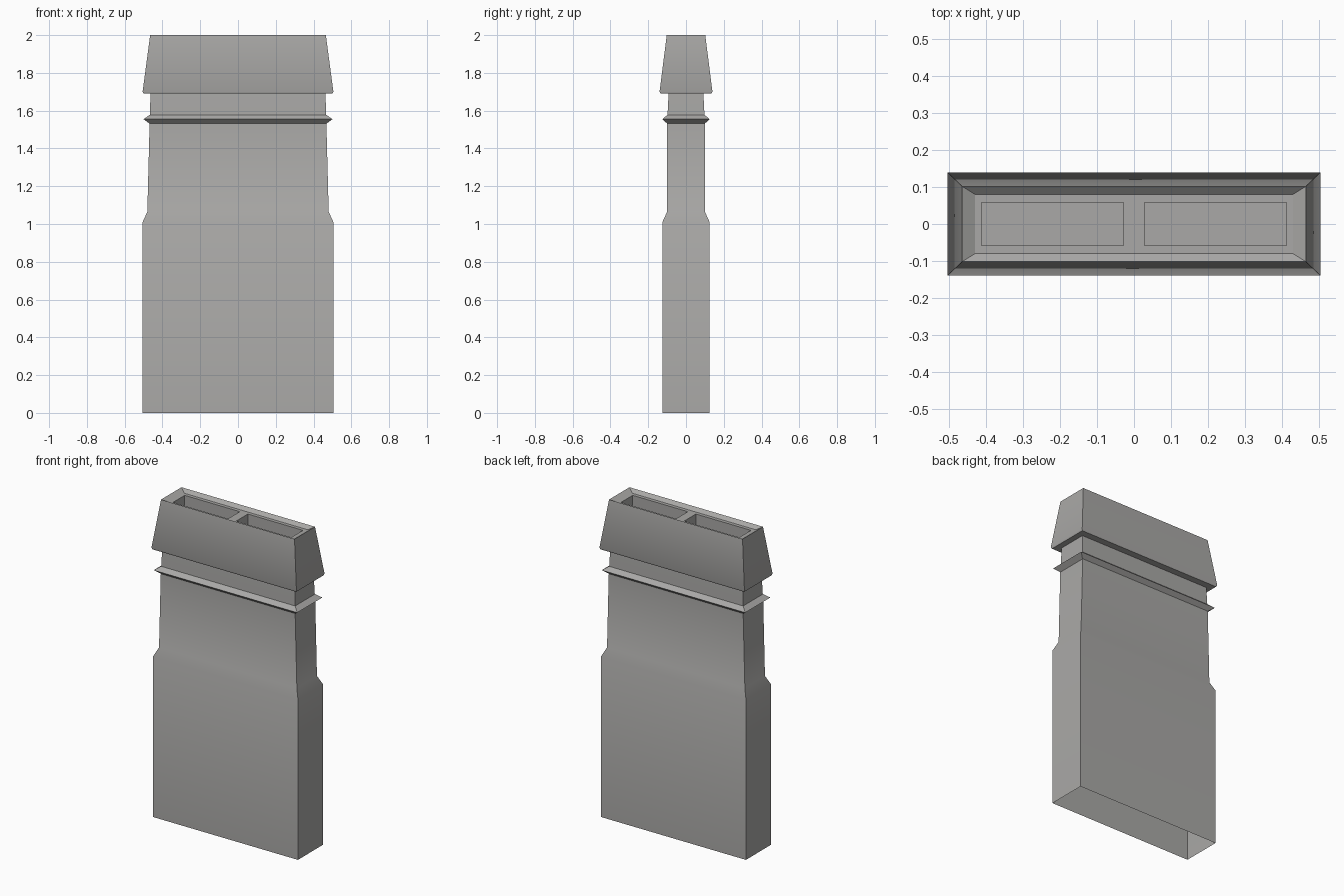
import bpy, bmesh, math

if "Cube" in bpy.data.objects:
    bpy.data.objects.remove(bpy.data.objects["Cube"])

stone = bpy.data.materials.new("warm grey stone")
stone.diffuse_color = (0.40, 0.395, 0.385, 1)
stone.use_nodes = True
stone.node_tree.nodes["Principled BSDF"].inputs["Base Color"].default_value = stone.diffuse_color


def ring(bm, hx, hy, z):
    return [bm.verts.new((sx * hx, sy * hy, z))
            for sx, sy in ((-1, -1), (1, -1), (1, 1), (-1, 1))]


def loft(bm, profile):
    """Skin rectangular rings given as (half x, half y, z)."""
    rings = [ring(bm, *p) for p in profile]
    for a, b in zip(rings, rings[1:]):
        for i in range(4):
            j = (i + 1) % 4
            bm.faces.new((a[i], a[j], b[j], b[i]))
    return rings


def finish(bm, name):
    bmesh.ops.remove_doubles(bm, verts=bm.verts, dist=1e-5)
    me = bpy.data.meshes.new(name)
    bm.to_mesh(me)
    bm.free()
    me.materials.append(stone)
    ob = bpy.data.objects.new(name, me)
    bpy.context.collection.objects.link(ob)
    bpy.ops.object.select_all(action='DESELECT')
    ob.select_set(True)
    bpy.context.view_layer.objects.active = ob
    bpy.ops.object.shade_smooth_by_angle(angle=math.radians(35))


# Stack: wide base stepping in to a tapered neck, open underneath
bm = bmesh.new()
loft(bm, [(0.505, 0.125, 0), (0.505, 0.125, 1.01), (0.48, 0.10, 1.065),
          (0.468, 0.10, 1.53), (0.463, 0.092, 1.695)])
finish(bm, "chimney_stack")

# Pointed moulding around the neck
bm = bmesh.new()
loft(bm, [(0.467, 0.098, 1.53), (0.50, 0.125, 1.555), (0.467, 0.098, 1.578)])
finish(bm, "neck_moulding")

# Tapered cap with a shallow sunk top
DECK = 1.98
bm = bmesh.new()
loft(bm, [(0.46, 0.09, 1.69), (0.50, 0.135, 1.69), (0.505, 0.14, 1.70),
          (0.465, 0.102, 2.0), (0.43, 0.08, DECK)])

# Top deck as a grid of strips, leaving two flue openings
FLOOR = 1.75
xs = [-0.43, -0.412, -0.028, 0.028, 0.412, 0.43]
ys = [-0.08, -0.058, 0.058, 0.08]
for i in range(5):
    for j in range(3):
        corners = [(xs[i], ys[j]), (xs[i + 1], ys[j]),
                   (xs[i + 1], ys[j + 1]), (xs[i], ys[j + 1])]
        top = [bm.verts.new((x, y, DECK)) for x, y in corners]
        if j == 1 and i in (1, 3):
            # Flue walls and floor
            low = [bm.verts.new((x, y, FLOOR)) for x, y in corners]
            for k in range(4):
                m = (k + 1) % 4
                bm.faces.new((top[k], top[m], low[m], low[k]))
            bm.faces.new(low)
        else:
            bm.faces.new(top)
finish(bm, "chimney_cap")
